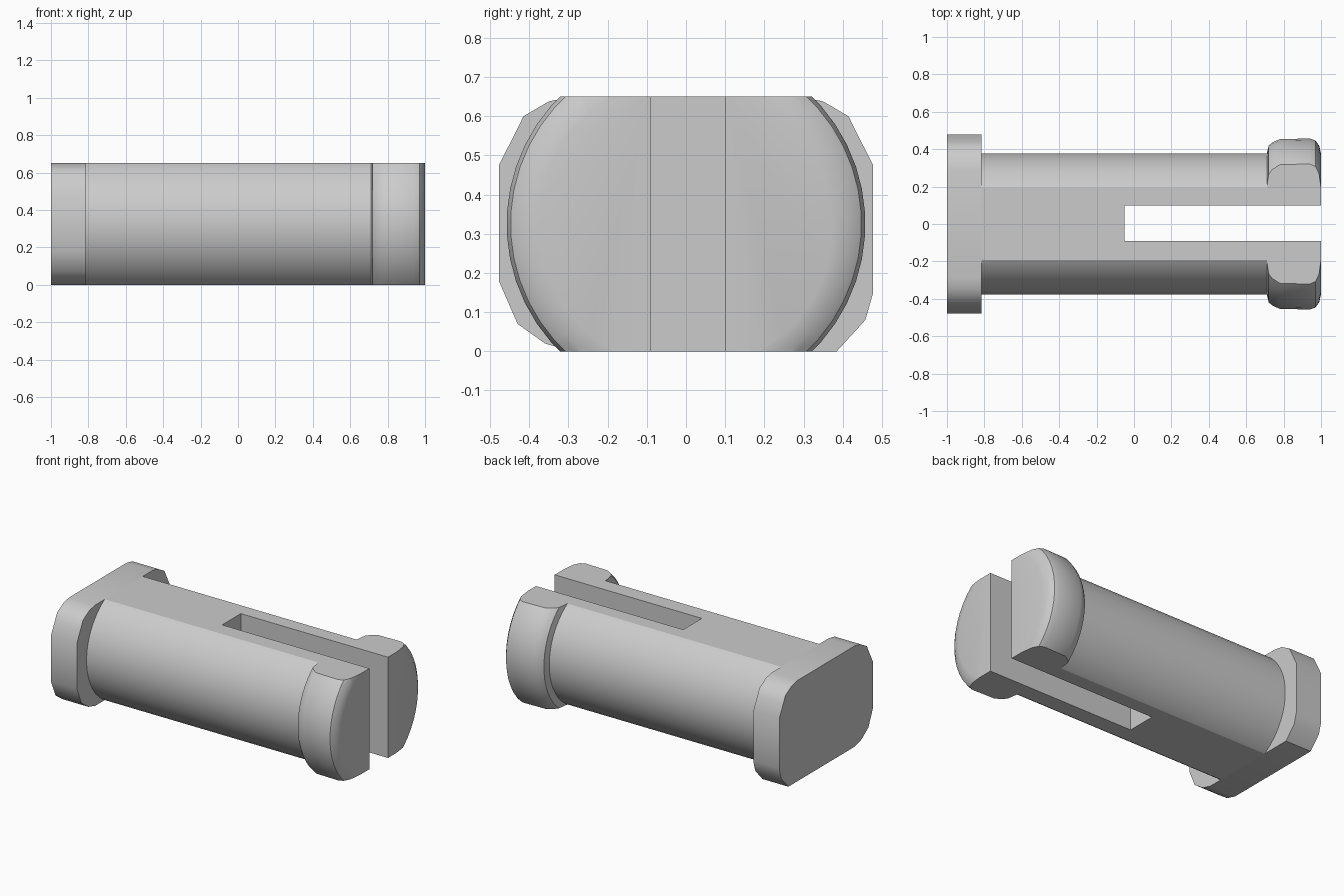
import bpy, bmesh, math
from mathutils import Matrix, Vector

cube = bpy.data.objects.get("Cube")
if cube:
    bpy.data.objects.remove(cube, do_unlink=True)

HEIGHT = 0.65
MID = HEIGHT / 2

steel = bpy.data.materials.new("plain_grey")
steel.use_nodes = True
grey = (0.6, 0.6, 0.6, 1)
steel.diffuse_color = grey
steel.node_tree.nodes["Principled BSDF"].inputs["Base Color"].default_value = grey


def add_object(name, bm):
    bmesh.ops.recalc_face_normals(bm, faces=bm.faces)
    mesh = bpy.data.meshes.new(name)
    bm.to_mesh(mesh)
    bm.free()
    mesh.materials.append(steel)
    obj = bpy.data.objects.new(name, mesh)
    bpy.context.collection.objects.link(obj)
    return obj


def box(name, low, high):
    bm = bmesh.new()
    low, high = Vector(low), Vector(high)
    size = Matrix.Diagonal((*(high - low), 1))
    bmesh.ops.create_cube(bm, matrix=Matrix.Translation((low + high) / 2) @ size)
    return add_object(name, bm)


def lathe(name, profile, sides=48):
    """Turn (x, radius) points around the lengthwise axis and cap both ends."""
    bm = bmesh.new()
    rings = []
    for x, r in profile:
        angles = [math.tau * (i + 0.5) / sides for i in range(sides)]
        rings.append([bm.verts.new((x, r * math.cos(a), MID + r * math.sin(a))) for a in angles])
    for a, b in zip(rings, rings[1:]):
        for i in range(sides):
            j = (i + 1) % sides
            bm.faces.new((a[i], a[j], b[j], b[i]))
    bm.faces.new(rings[0])
    bm.faces.new(rings[-1])
    return add_object(name, bm)


def cut(obj, cutter, operation):
    """Apply a boolean and remove the helper."""
    mod = obj.modifiers.new("cut", "BOOLEAN")
    mod.operation, mod.object, mod.solver = operation, cutter, "EXACT"
    bpy.context.view_layer.objects.active = obj
    bpy.ops.object.modifier_apply(modifier=mod.name)
    bpy.data.objects.remove(cutter, do_unlink=True)


def smooth(obj, degrees):
    bpy.ops.object.select_all(action="DESELECT")
    obj.select_set(True)
    bpy.context.view_layer.objects.active = obj
    bpy.ops.object.shade_smooth_by_angle(angle=math.radians(degrees))


# Round shaft with a rounded lip at its split end
pin = lathe("split_shaft", [
    (-0.815, 0.379), (0.71, 0.379), (0.72, 0.42), (0.74, 0.437), (0.78, 0.455),
    (0.94, 0.458), (0.97, 0.448), (0.99, 0.42), (1.0, 0.375)])

# Flat top and bottom, then the lengthwise slot
cut(pin, box("slab_cutter", (-2, -1, 0), (2, 1, HEIGHT)), "INTERSECT")
cut(pin, box("slot_cutter", (-0.05, -0.09, -1), (2, 0.1, 2)), "DIFFERENCE")
smooth(pin, 25)

# Head flange: a rounded plate with one plain bevelled lower corner
top_corner = [(0.478, 0.475), (0.437, 0.555), (0.415, 0.60), (0.35, 0.638), (0.29, HEIGHT)]
outline = top_corner + [(-y, z) for y, z in reversed(top_corner)]
outline += [(-0.478, 0.18), (-0.43, 0.07), (-0.36, 0.02), (-0.29, 0)]
outline += [(0.385, 0), (0.458, 0.08), (0.478, 0.15)]
bm = bmesh.new()
face = bm.faces.new([bm.verts.new((-1, y, z)) for y, z in outline])
extruded = bmesh.ops.extrude_face_region(bm, geom=[face], use_keep_orig=True)
moved = [v for v in extruded["geom"] if isinstance(v, bmesh.types.BMVert)]
bmesh.ops.translate(bm, verts=moved, vec=(0.185, 0, 0))
flange = add_object("head_flange", bm)
smooth(flange, 35)
